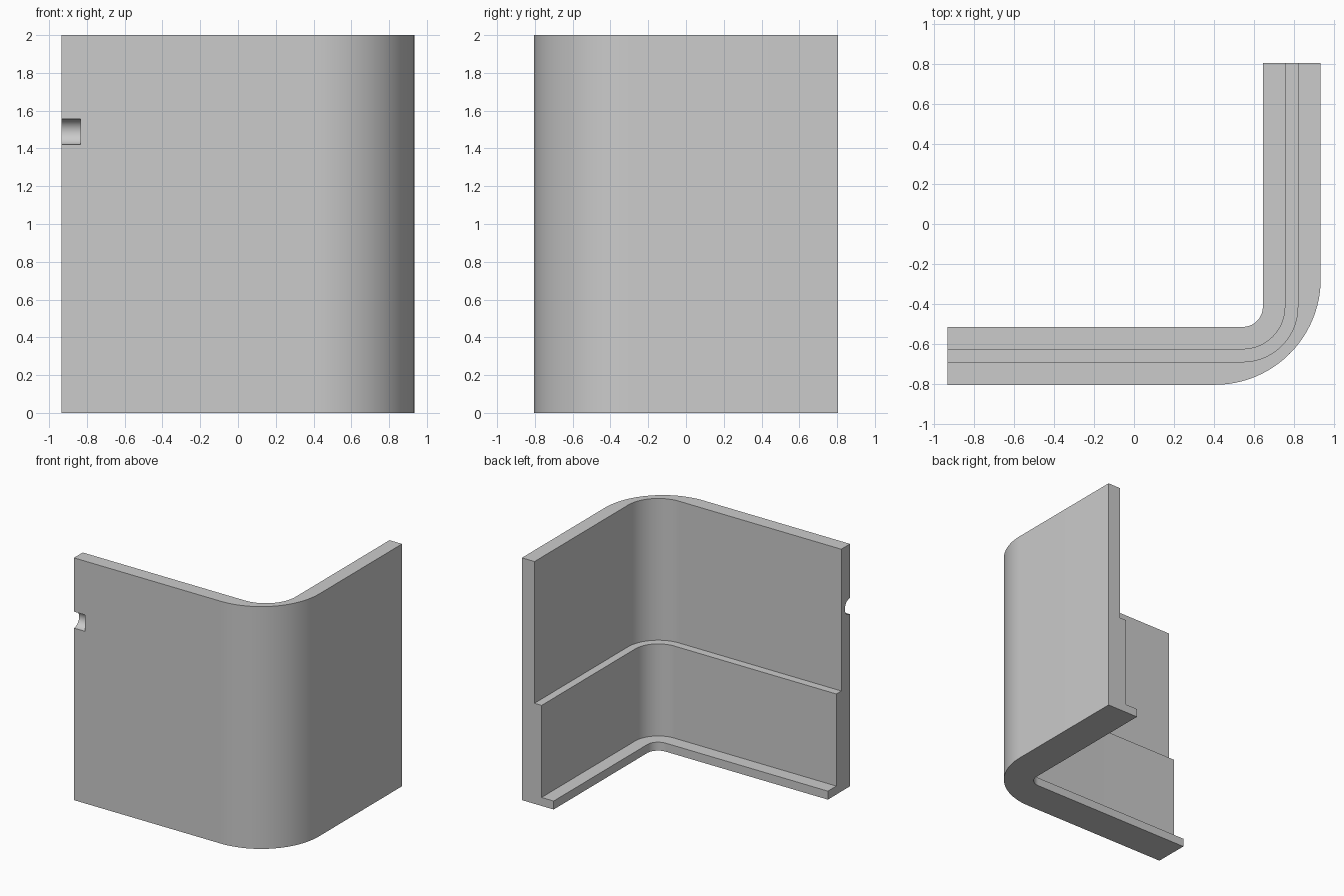
import bpy, bmesh, math

if "Cube" in bpy.data.objects:
    bpy.data.objects.remove(bpy.data.objects["Cube"], do_unlink=True)

HALF_X, HALF_Y, HEIGHT = 0.935, 0.805, 2.0
WALL, STEP, FOOT = 0.115, 0.18, 0.29      # depths from the outer face
STEP_Z, FOOT_Z = 0.83, 0.07
OUTER_RADIUS, INNER_REACH = 0.53, 0.39
SEGMENTS = 24

grey = bpy.data.materials.new("plain_grey")
colour = (0.6, 0.6, 0.6, 1)
grey.diffuse_color = colour
grey.use_nodes = True
grey.node_tree.nodes["Principled BSDF"].inputs["Base Color"].default_value = colour


def path(depth):
    """Rounded L, in plan, at a depth behind the outer face."""
    r = INNER_REACH - depth if depth else OUTER_RADIUS
    cx, cy = HALF_X - depth - r, -HALF_Y + depth + r
    arc = []
    for i in range(SEGMENTS + 1):
        a = math.pi / 2 * (i / SEGMENTS - 1)
        arc.append((cx + r * math.cos(a), cy + r * math.sin(a)))
    return [(-HALF_X, -HALF_Y + depth)] + arc + [(HALF_X - depth, HALF_Y)]


# Stepped section swept round the corner
section = [(0, 0), (FOOT, 0), (FOOT, FOOT_Z), (STEP, FOOT_Z),
           (STEP, STEP_Z), (WALL, STEP_Z), (WALL, HEIGHT), (0, HEIGHT)]
bm = bmesh.new()
rails = [[bm.verts.new((x, y, z)) for x, y in path(d)] for d, z in section]
for a, b in zip(rails, rails[1:] + rails[:1]):
    for i in range(len(a) - 1):
        bm.faces.new((a[i], a[i + 1], b[i + 1], b[i]))
bm.faces.new([r[0] for r in rails])
bm.faces.new([r[-1] for r in reversed(rails)])
bmesh.ops.recalc_face_normals(bm, faces=bm.faces)
mesh = bpy.data.meshes.new("corner_panel")
bm.to_mesh(mesh)
bm.free()
mesh.materials.append(grey)
panel = bpy.data.objects.new("corner_panel", mesh)
bpy.context.collection.objects.link(panel)

# Half-round notch in the front face at the free edge
bpy.ops.mesh.primitive_cylinder_add(
    vertices=48, radius=0.068, depth=0.2,
    location=(-HALF_X, -HALF_Y, 1.488), rotation=(0, math.pi / 2, 0))
cutter = bpy.context.object
cutter.name = "notch_cutter"
cutter.hide_render = True
cutter.data.materials.append(grey)

bpy.ops.object.select_all(action="DESELECT")
panel.select_set(True)
bpy.context.view_layer.objects.active = panel
cut = panel.modifiers.new("notch", "BOOLEAN")
cut.operation = "DIFFERENCE"
cut.solver = "EXACT"
cut.object = cutter
bpy.ops.object.modifier_apply(modifier=cut.name)
bpy.data.objects.remove(cutter, do_unlink=True)

bpy.ops.object.shade_smooth_by_angle(angle=math.radians(30))
